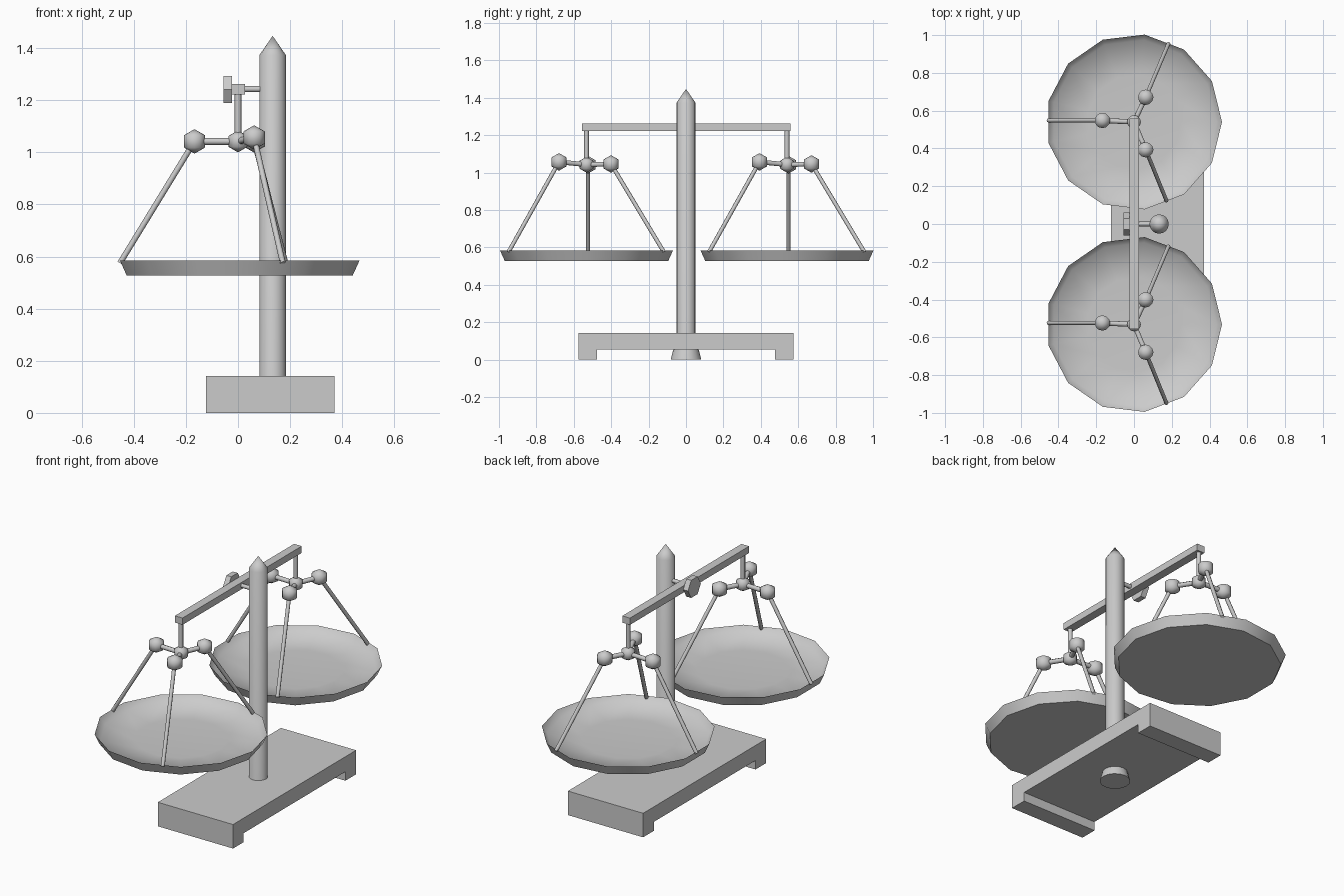
import bpy, bmesh, math
from mathutils import Vector

if "Cube" in bpy.data.objects:
    bpy.data.objects.remove(bpy.data.objects["Cube"])


def finish(name, bm, smooth=None):
    bmesh.ops.recalc_face_normals(bm, faces=bm.faces)
    me = bpy.data.meshes.new(name)
    bm.to_mesh(me)
    bm.free()
    ob = bpy.data.objects.new(name, me)
    bpy.context.collection.objects.link(ob)
    if smooth is not None:
        bpy.ops.object.select_all(action='DESELECT')
        ob.select_set(True)
        bpy.context.view_layer.objects.active = ob
        bpy.ops.object.shade_smooth_by_angle(angle=math.radians(smooth))
    return ob


def extrude_x(name, profile, x0, x1):
    """Extrude a (y, z) outline along x."""
    bm = bmesh.new()
    face = bm.faces.new([bm.verts.new((x0, y, z)) for y, z in profile])
    out = bmesh.ops.extrude_face_region(bm, geom=[face])
    verts = [v for v in out['geom'] if isinstance(v, bmesh.types.BMVert)]
    bmesh.ops.translate(bm, verts=verts, vec=(x1 - x0, 0, 0))
    return finish(name, bm)


def lathe(name, profile, centre, sides, smooth):
    """Revolve an (r, z) outline around z; both ends lie on the axis."""
    bm = bmesh.new()
    rings = []
    for r, z in profile:
        n = sides if r > 0 else 1
        rings.append([bm.verts.new((centre[0] + r * math.cos(math.tau * i / n),
                                    centre[1] + r * math.sin(math.tau * i / n), z))
                      for i in range(n)])
    for a, b in zip(rings, rings[1:]):
        for i in range(sides):
            j = (i + 1) % sides
            if len(a) == 1:
                bm.faces.new((a[0], b[i], b[j]))
            elif len(b) == 1:
                bm.faces.new((a[i], a[j], b[0]))
            else:
                bm.faces.new((a[i], a[j], b[j], b[i]))
    return finish(name, bm, smooth)


def rod(name, p, q, r, sides=8, smooth=50):
    p, q = Vector(p), Vector(q)
    bm = bmesh.new()
    bmesh.ops.create_cone(bm, cap_ends=True, segments=sides, radius1=r, radius2=r,
                          depth=(q - p).length)
    rot = Vector((0, 0, 1)).rotation_difference(q - p).to_matrix()
    for v in bm.verts:
        v.co = rot @ v.co + (p + q) / 2
    return finish(name, bm, smooth)


def ball(name, p, r):
    bm = bmesh.new()
    bmesh.ops.create_uvsphere(bm, u_segments=12, v_segments=3, radius=r)
    bmesh.ops.translate(bm, verts=bm.verts, vec=p)
    return finish(name, bm, 70)


# Base plate with a foot at each end
extrude_x("base", [(-0.575, 0), (-0.475, 0), (-0.475, 0.053), (0.475, 0.053), (0.475, 0),
                   (0.575, 0), (0.575, 0.142), (-0.575, 0.142)], -0.122, 0.37)

# Pointed column with a flared plug under the base
lathe("column", [(0, 0), (0.082, 0), (0.068, 0.053), (0.051, 0.1), (0.051, 1.373), (0, 1.447)],
      (0.133, 0), 16, 35)

# Beam, pivot pin and hexagonal knob
extrude_x("beam", [(-0.555, 1.223), (0.558, 1.223), (0.558, 1.263), (-0.555, 1.263)], -0.024, 0.026)
rod("pivot_pin", (0.02, 0, 1.243), (0.1, 0, 1.243), 0.012)
bm = bmesh.new()
ring = [bm.verts.new((-0.055, 0.06 * math.cos(math.tau * i / 6), 1.241 + 0.06 * math.sin(math.tau * i / 6)))
        for i in range(6)]
out = bmesh.ops.extrude_face_region(bm, geom=[bm.faces.new(ring)])
bmesh.ops.translate(bm, verts=[v for v in out['geom'] if isinstance(v, bmesh.types.BMVert)],
                    vec=(0.032, 0, 0))
finish("pivot_knob", bm)

# Two hanging pans: arm tip offset, string end offset
arms = [((-0.167, 0.008, 1.042), (-0.453, 0.008)),
        ((0.062, 0.131, 1.046), (0.182, 0.414)),
        ((0.062, -0.147, 1.057), (0.172, -0.417))]
for side, cy in (("back", 0.54), ("front", -0.532)):
    hub = (0, cy, 1.042)
    rod(f"{side}_hanger", (0, cy, 1.23), hub, 0.0125)
    ball(f"{side}_hub", hub, 0.042)
    for n, (tip, end) in enumerate(arms, 1):
        t = (tip[0], cy + tip[1], tip[2])
        rod(f"{side}_arm_{n}", hub, t, 0.0135)
        ball(f"{side}_arm_ball_{n}", t, 0.047)
        rod(f"{side}_pan_string_{n}", t, (end[0], cy + end[1], 0.575), 0.011)
    # Thin thirteen-sided dish
    lathe(f"{side}_pan", [(0, 0.527), (0.44, 0.527), (0.466, 0.584), (0.437, 0.545),
                          (0.25, 0.535), (0, 0.532)], (0, cy), 13, 60)
